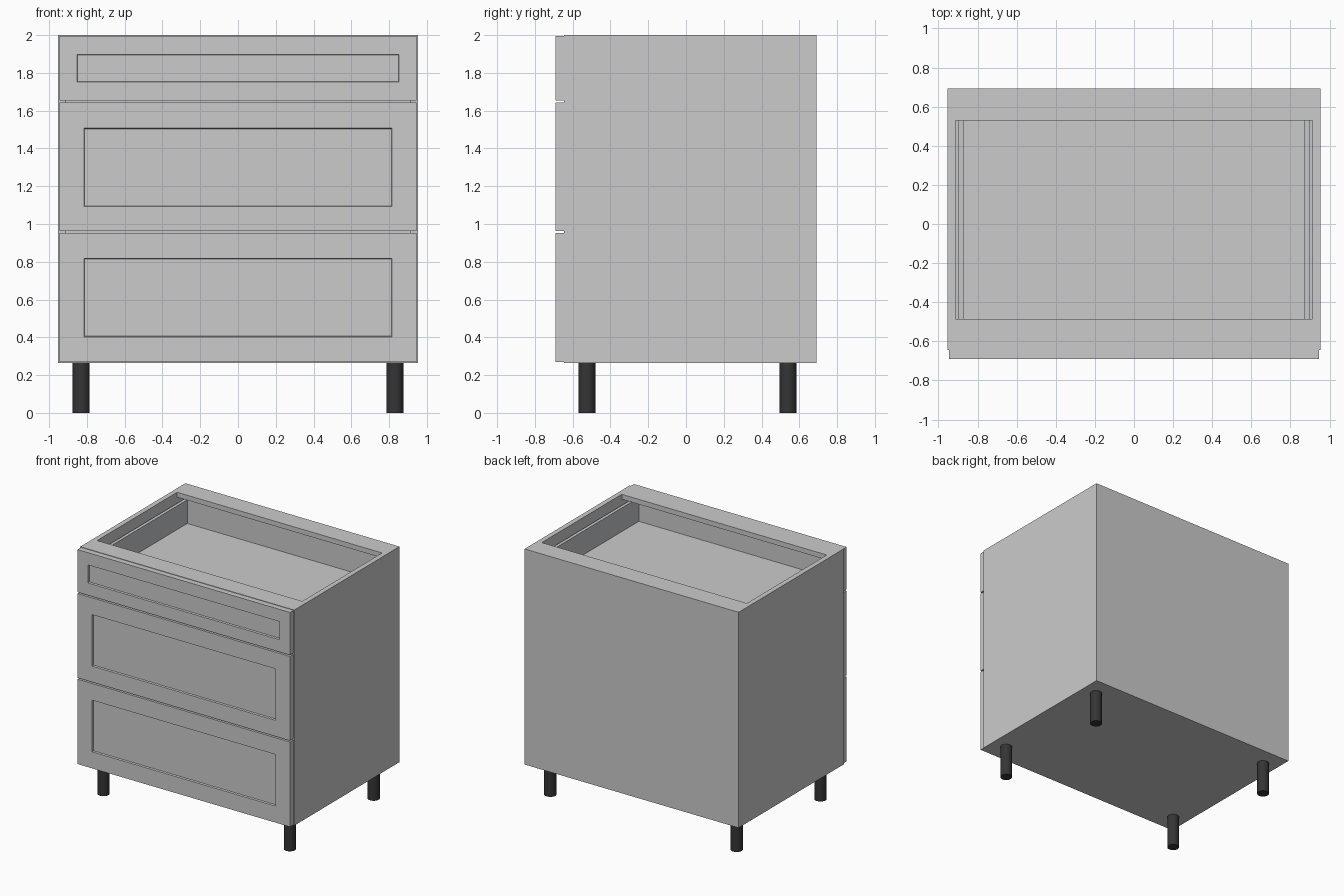
import bpy, bmesh

if "Cube" in bpy.data.objects:
    bpy.data.objects.remove(bpy.data.objects["Cube"])


def material(name, rgb):
    m = bpy.data.materials.new(name)
    m.diffuse_color = (*rgb, 1)
    m.use_nodes = True
    m.node_tree.nodes["Principled BSDF"].inputs["Base Color"].default_value = m.diffuse_color
    return m


BLACK = material("black_plastic", (0.035, 0.035, 0.035))
STEEL = material("drawer_metal", (0.55, 0.57, 0.60))


def finish(bm, name, mat=None):
    me = bpy.data.meshes.new(name)
    bm.to_mesh(me)
    bm.free()
    ob = bpy.data.objects.new(name, me)
    bpy.context.collection.objects.link(ob)
    if mat:
        me.materials.append(mat)
    return ob


def box_mesh(x, y, z):
    bm = bmesh.new()
    bmesh.ops.create_cube(bm, size=1)
    for v in bm.verts:
        v.co = [(lo + hi) / 2 + c * (hi - lo) for c, (lo, hi) in zip(v.co, (x, y, z))]
    return bm


def box(name, x, y, z, mat=None):
    return finish(box_mesh(x, y, z), name, mat)


def pair(name, x0, x1, y, z, mat=None):
    box(name + "_right", (x0, x1), y, z, mat)
    box(name + "_left", (-x1, -x0), y, z, mat)


# Carcass
W, T = 0.953, 0.04
IN = W - T
FRONT, BACK, BASE, TOP = -0.645, 0.692, 0.265, 2.0
pair("side_panel", IN, W, (FRONT, BACK), (BASE, TOP))
box("bottom_panel", (-IN, IN), (FRONT, BACK), (BASE, BASE + T))
box("back_panel", (-IN, IN), (BACK - T, BACK), (BASE + T, TOP - T))
box("front_rail", (-IN, IN), (FRONT, -0.487), (TOP - T, TOP))
box("back_rail", (-IN, IN), (0.53, BACK), (TOP - T, TOP))


def drawer_front(name, z, px, pz):
    """Framed front: a slab whose front face is inset and recessed to the panel."""
    bm = box_mesh((-0.946, 0.946), (-0.69, FRONT), z)
    bm.normal_update()
    face = min(bm.faces, key=lambda f: f.calc_center_median().y)
    bmesh.ops.inset_region(bm, faces=[face], thickness=0.03)
    cx, cz = 0, (pz[0] + pz[1]) / 2
    for v in face.verts:
        v.co.x = px if v.co.x > cx else -px
        v.co.z = pz[1] if v.co.z > (z[0] + z[1]) / 2 else pz[0]
    bmesh.ops.inset_region(bm, faces=[face], thickness=0.004, depth=-0.015)
    finish(bm, name)


# Drawers: front, box and runners
drawers = [
    ("bottom_drawer", (0.270, 0.953), 0.815, (0.403, 0.818), 0.36),
    ("middle_drawer", (0.964, 1.642), 0.815, (1.093, 1.507), 0.36),
    ("top_drawer", (1.653, 1.996), 0.852, (1.752, 1.897), 0.22),
]
for name, z, px, pz, height in drawers:
    drawer_front(name + "_front", z, px, pz)
    lo = z[0] + 0.05
    hi = lo + height
    pair(name + "_side", 0.872, 0.898, (FRONT, 0.63), (lo, hi), STEEL)
    pair(name + "_runner", 0.898, IN, (FRONT, 0.63), (lo, lo + 0.05), STEEL)
    box(name + "_floor", (-0.872, 0.872), (FRONT, 0.63), (lo, lo + 0.03))
    box(name + "_back", (-0.872, 0.872), (0.60, 0.63), (lo + 0.03, hi))

# Legs
for sx, side in ((-1, "left"), (1, "right")):
    for y, end in ((-0.525, "front"), (0.54, "back")):
        bpy.ops.mesh.primitive_cylinder_add(
            vertices=32, radius=0.045, depth=BASE, location=(sx * 0.83, y, BASE / 2))
        leg = bpy.context.object
        leg.name = f"{end}_{side}_leg"
        leg.data.materials.append(BLACK)
        bpy.ops.object.shade_smooth_by_angle()
